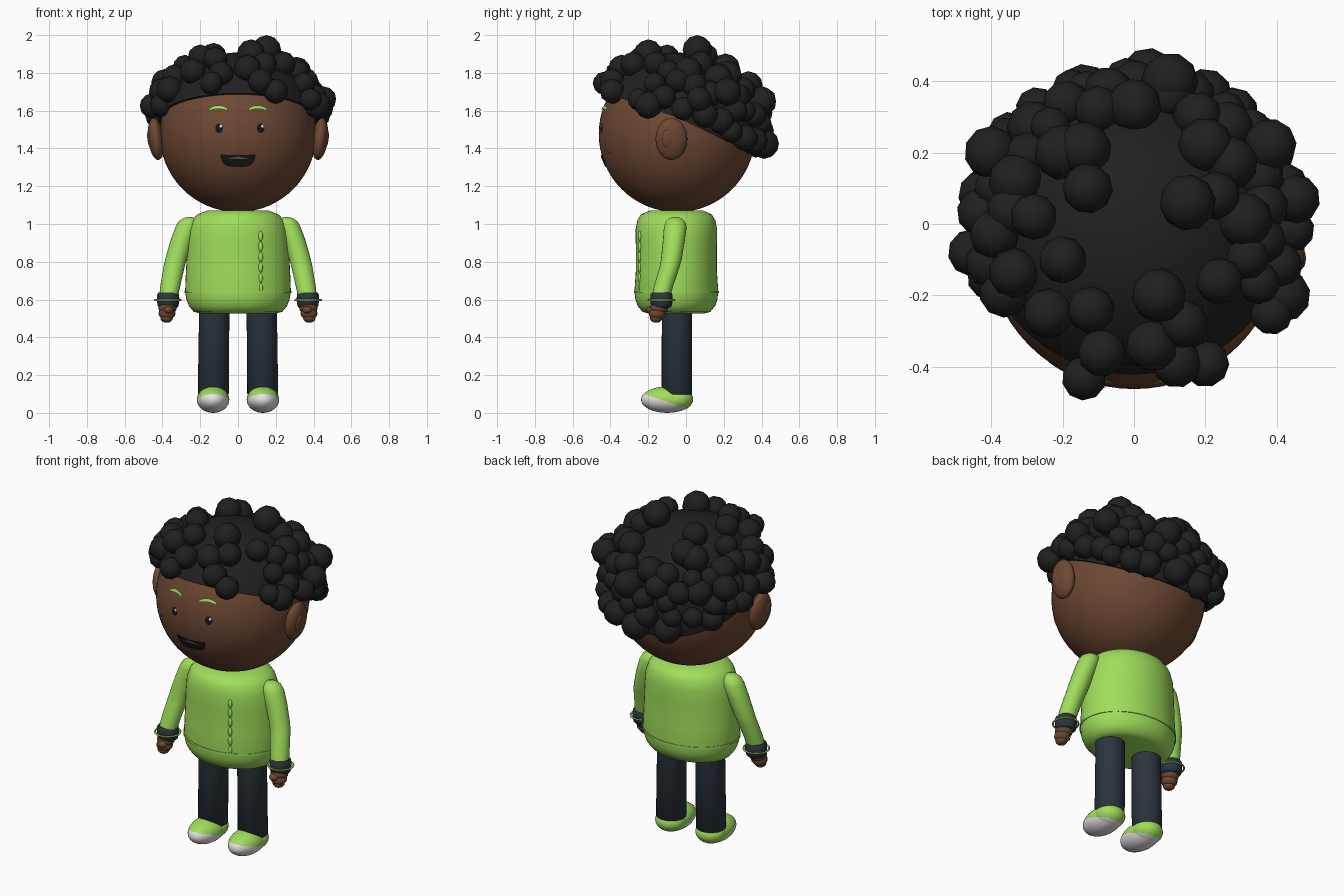
import bpy, bmesh, math, random
from mathutils import Vector, Matrix

if "Cube" in bpy.data.objects:
    bpy.data.objects.remove(bpy.data.objects["Cube"], do_unlink=True)


def material(name, r, g, b):
    m = bpy.data.materials.new(name)
    m.use_nodes = True
    m.diffuse_color = (r, g, b, 1)
    bsdf = m.node_tree.nodes["Principled BSDF"]
    bsdf.inputs["Base Color"].default_value = (r, g, b, 1)
    bsdf.inputs["Roughness"].default_value = 0.8
    return m


SKIN = material("brown skin", .155, .065, .034)
HAIR = material("black hair", .014, .014, .014)
GREEN = material("lime green", .35, .73, .105)
NAVY = material("dark navy", .024, .035, .048)
WHITE = material("white", .78, .76, .76)
BLACK = material("face black", .008, .008, .008)
TONGUE = material("dusky tongue", .17, .08, .06)

HEAD = Vector((0, -.048, 1.477))
HEAD_R = .414


def finish(bm, name, *mats, angle=50):
    mesh = bpy.data.meshes.new(name)
    bm.to_mesh(mesh)
    bm.free()
    for m in mats:
        mesh.materials.append(m)
    mesh.polygons.foreach_set("use_smooth", [True] * len(mesh.polygons))
    mesh.set_sharp_from_angle(angle=math.radians(angle))
    obj = bpy.data.objects.new(name, mesh)
    bpy.context.collection.objects.link(obj)
    return obj


def add_ball(bm, centre, radii, seg=24, tilt=0):
    mat = (Matrix.Translation(centre) @ Matrix.Rotation(tilt, 4, 'Y')
           @ Matrix.Diagonal((*radii, 1)))
    bmesh.ops.create_uvsphere(bm, u_segments=seg, v_segments=seg // 2, radius=1, matrix=mat)


def ball(name, centre, radii, mat, seg=24, tilt=0):
    bm = bmesh.new()
    add_ball(bm, centre, radii, seg, tilt)
    return finish(bm, name, mat)


def loft(name, rings, mat, seg=32):
    """Skin horizontal ellipses given as (x, y, z, rx, ry), bottom to top."""
    bm = bmesh.new()
    loops = []
    for x, y, z, rx, ry in rings:
        turn = [math.tau * i / seg for i in range(seg)]
        loops.append([bm.verts.new((x + rx * math.cos(a), y + ry * math.sin(a), z)) for a in turn])
    for low, high in zip(loops, loops[1:]):
        for i in range(seg):
            j = (i + 1) % seg
            bm.faces.new((low[i], low[j], high[j], high[i]))
    bm.faces.new(loops[0][::-1])
    bm.faces.new(loops[-1])
    return finish(bm, name, mat)


def patch(name, cx, half, top, bottom, mat, lift=.004, cols=16, rows=4):
    """Thin plate hugging the front of the head between two height curves of t in -1..1."""
    bm = bmesh.new()
    grid = []
    for i in range(cols + 1):
        t = -math.cos(math.pi * i / cols)
        x, col = cx + half * t, []
        for j in range(rows + 1):
            z = bottom(t) + (top(t) - bottom(t)) * j / rows
            dz = z - HEAD.z
            y = HEAD.y - math.sqrt((HEAD_R + lift) ** 2 - x * x - dz * dz)
            col.append(bm.verts.new((x, y, z)))
        grid.append(col)
    for a, b in zip(grid, grid[1:]):
        for j in range(rows):
            bm.faces.new((a[j], b[j], b[j + 1], a[j + 1]))
    bmesh.ops.remove_doubles(bm, verts=bm.verts, dist=.0003)
    return finish(bm, name, mat)


def oval(name, cx, cz, rx, rz, mat, lift=.004):
    def arc(t):
        return rz * math.sqrt(max(0, 1 - t * t))
    return patch(name, cx, rx, lambda t: cz + arc(t), lambda t: cz - arc(t), mat, lift)


# Head
ball("head", HEAD, [HEAD_R] * 3, SKIN, 64)

# Hair shells: a cap over the whole head and a steeper one reaching down the nape
HAIRLINE = Vector((0, HEAD.y, 1.565))
NAPE_SLOPE = .48
for name, radius, slope in (("hair_cap", .431, .34), ("hair_nape", .43, NAPE_SLOPE)):
    bm = bmesh.new()
    add_ball(bm, HEAD, [radius] * 3, 64)
    cut = bmesh.ops.bisect_plane(bm, geom=bm.verts[:] + bm.edges[:] + bm.faces[:],
                                 plane_co=HAIRLINE, plane_no=(0, slope, 1), clear_inner=True)
    rim = [e for e in cut["geom_cut"] if isinstance(e, bmesh.types.BMEdge)]
    bmesh.ops.holes_fill(bm, edges=rim, sides=0)
    finish(bm, name, HAIR)

# Curls: large outer ones, placed ones on crown and fringe, scattered ones on sides and back
random.seed(4)
CURL_D = .456
outer = [(-.455, -.08, 1.625, .066), (.452, .07, 1.66, .069), (.42, -.2, 1.63, .074),
         (.385, -.25, 1.66, .06), (-.405, -.15, 1.63, .062), (.1, .4, 1.65, .08),
         (.04, .413, 1.425, .08), (.2, .36, 1.44, .075), (-.14, .37, 1.43, .078),
         (.38, .22, 1.7, .075), (-.39, -.03, 1.75, .07), (.15, .06, 1.921, .079),
         (-.14, -.432, 1.745, .062), (-.4, .2, 1.68, .075)]
crown = [(-.09, -.36), (-.12, -.24), (-.24, -.25), (-.2, -.1), (-.28, .02), (-.13, .1),
         (-.2, .2), (-.14, .21), (.07, -.2), (.14, -.28), (.05, -.34), (.12, -.39),
         (.2, -.39), (.24, -.16), (.23, .08), (.31, .01), (.2, .22), (.27, .17),
         (0, .33), (-.1, .32), (.1, .36), (.26, .27), (-.28, .27), (-.33, .12)]
curls = [(Vector((x, y, z)), r) for x, y, z, r in outer]
for x, y in crown:
    flat = x * x + (y - HEAD.y) ** 2
    z = math.sqrt(max(.03, CURL_D ** 2 - flat))
    curls.append((Vector((x, y, HEAD.z + z)), random.uniform(.064, .08)))
for _ in range(6000):
    d = Vector([random.gauss(0, 1) for _ in range(3)]).normalized()
    p = HEAD + d * (CURL_D + random.uniform(-.01, .008))
    above = p.z - HAIRLINE.z + NAPE_SLOPE * (p.y - HAIRLINE.y)
    on_top = p.z > HEAD.z and math.hypot(p.x, p.y) < .33
    if above < .06 or on_top or p.y < -.2:
        continue
    if all((p - q).length > .08 for q, r in curls):
        curls.append((p, random.uniform(.054, .072)))
bm = bmesh.new()
for p, r in curls:
    spin = Matrix.Rotation(random.uniform(0, math.tau), 4, 'Z')
    bmesh.ops.create_icosphere(bm, subdivisions=2, radius=r, matrix=Matrix.Translation(p) @ spin)
finish(bm, "hair_curls", HAIR)

# Face
for side, s, eye_x in (("left", 1, .12), ("right", -1, -.1)):
    oval(side + "_eye", eye_x, 1.507, .02, .025, BLACK)
    oval(side + "_eye_glint", eye_x + .009, 1.518, .007, .008, WHITE, .007)
    oval(side + "_cheek", .202 * s, 1.407, .046, .032, SKIN, .003)
    patch(side + "_brow", .104 * s, .049, lambda t: 1.628 - .016 * t * t,
          lambda t: 1.609 - .009 * t * t, GREEN, .009)
patch("mouth", 0, .093, lambda t: 1.364 + .006 * t * t,
      lambda t: 1.368 - .066 * math.sqrt(max(0, 1 - t ** 4)), BLACK)
patch("tongue", 0, .06, lambda t: 1.358 - .014 * abs(t), lambda t: 1.343, TONGUE, .007)

# Jumper
BODY_Y = -.051
profile = [(.527, .2, .15), (.535, .235, .18), (.567, .26, .206), (.6, .273, .217), (.642, .28, .222),
           (.745, .276, .215), (.895, .268, .215), (.97, .26, .216), (1.02, .242, .206),
           (1.05, .217, .188), (1.072, .16, .14)]
loft("jumper", [(0, BODY_Y, z, rx, ry) for z, rx, ry in profile], GREEN, 48)
loft("jumper_hem", [(0, BODY_Y, z, .283, .225) for z in (.634, .646)], GREEN, 48)
bm = bmesh.new()
for i in range(6):
    add_ball(bm, (.12, -.245, .66 + .055 * i), (.012, .01, .027), 12)
finish(bm, "buttons", GREEN)

# Paired parts
for side, s in (("left", 1), ("right", -1)):
    ball(side + "_ear", (.434 * s, -.077, 1.45), (.042, .084, .112), SKIN, 32, tilt=.12 * s)
    ball(side + "_inner_ear", (.466 * s, -.097, 1.45), (.014, .03, .052), SKIN, 20, tilt=.12 * s)

    # Sleeve, cuff, bracelet and hand
    sleeve = [(.366, -.13, .625, .05, .05), (.358, -.118, .675, .053, .051), (.338, -.086, .775, .056, .053),
              (.328, -.077, .815, .057, .055), (.297, -.064, .915, .06, .058), (.272, -.057, .985, .059, .06),
              (.264, -.057, 1.015, .05, .05), (.258, -.057, 1.032, .03, .03), (.256, -.057, 1.037, .01, .01)]
    loft(side + "_sleeve", [(x * s, *rest) for x, *rest in sleeve], GREEN, 24)
    cuff = [(.555, .045), (.565, .055), (.597, .06), (.627, .058), (.637, .05)]
    loft(side + "_cuff", [(.37 * s, -.13, z, r, r) for z, r in cuff], NAVY, 24)
    bpy.ops.mesh.primitive_torus_add(location=(.371 * s, -.13, .597), major_radius=.069,
                                     minor_radius=.005, major_segments=32, minor_segments=8)
    ring = bpy.context.object
    ring.name = side + "_bracelet"
    ring.data.materials.append(GREEN)
    bpy.ops.object.shade_smooth()
    bm = bmesh.new()
    for x, y, z, r in ((.373, -.143, .556, .049), (.376, -.152, .526, .045),
                       (.378, -.158, .502, .033), (.367, -.185, .545, .027)):
        add_ball(bm, (x * s, y, z), (r, r, r * .75), 16)
    finish(bm, side + "_hand", SKIN)

    # Trouser leg
    loft(side + "_leg", [(.132 * s, -.048, .08, .06, .06), (.131 * s, -.048, .1, .082, .081),
                         (.125 * s, -.048, .6, .08, .08)], NAVY)

    # Shoe with a raised heel and a pale sole and toe, split along a sloping plane
    bm = bmesh.new()
    add_ball(bm, (.132 * s, -.1, .07), (.086, .138, .07), 32)
    add_ball(bm, (.132 * s, -.048, .072), (.085, .086, .062), 32)
    seam, normal = Vector((0, -.1, .06)), Vector((0, .32, 1))
    bmesh.ops.bisect_plane(bm, geom=bm.verts[:] + bm.edges[:] + bm.faces[:],
                           plane_co=seam, plane_no=normal)
    for f in bm.faces:
        f.material_index = int((f.calc_center_median() - seam).dot(normal) < 0)
    finish(bm, side + "_shoe", GREEN, WHITE)
